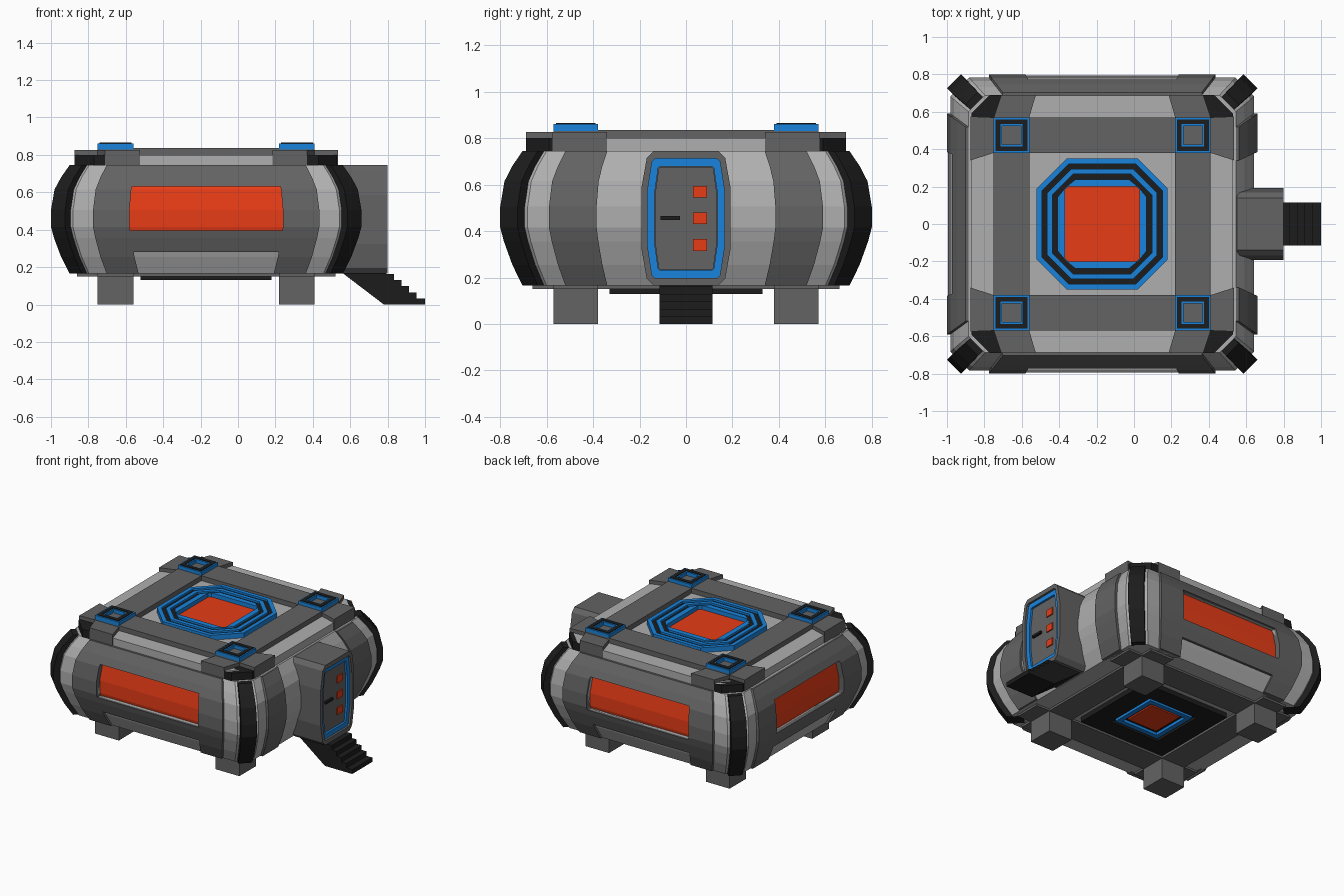
import bpy, bmesh

if "Cube" in bpy.data.objects:
    bpy.data.objects.remove(bpy.data.objects["Cube"])

CX = -0.17  # hull centre in x


def material(name, rgb):
    m = bpy.data.materials.new(name)
    m.diffuse_color = (*rgb, 1)
    m.use_nodes = True
    m.node_tree.nodes["Principled BSDF"].inputs["Base Color"].default_value = m.diffuse_color
    return m


LIGHT = material("light_grey", (0.43, 0.43, 0.43))
DARK = material("dark_grey", (0.125, 0.125, 0.125))
BLACK = material("black", (0.012, 0.012, 0.012))
BLUE = material("blue", (0.01, 0.23, 0.72))
ORANGE = material("orange", (0.8, 0.045, 0.008))

# Bulging hull: plan scale at each height
BULGE = [(0.165, .88), (0.255, .935), (0.355, .98), (0.415, 1),
         (0.505, 1), (0.615, .977), (0.68, .935), (0.745, .88)]


def scale_at(z):
    for (za, sa), (zb, sb) in zip(BULGE, BULGE[1:]):
        if za <= z <= zb:
            return sa + (sb - sa) * (z - za) / (zb - za)
    return BULGE[-1][1]


def finish(name, bm, mat, ox):
    bmesh.ops.recalc_face_normals(bm, faces=bm.faces)
    me = bpy.data.meshes.new(name)
    bm.to_mesh(me)
    bm.free()
    me.materials.append(mat)
    ob = bpy.data.objects.new(name, me)
    ob.location.x = ox
    bpy.context.collection.objects.link(ob)
    return ob


def place(a, b, h, axis):
    return {'z': (a, b, h), 'x': (h, a, b), 'y': (a, h, b)}[axis]


def solid(name, plan, levels, mat, axis='z', ox=CX):
    """Loft a plan polygon through (height, scale) levels."""
    bm = bmesh.new()
    rows = [[bm.verts.new(place(a * s, b * s, h, axis)) for a, b in plan] for h, s in levels]
    n = len(plan)
    for r, q in zip(rows, rows[1:]):
        for i in range(n):
            bm.faces.new((r[i], r[(i + 1) % n], q[(i + 1) % n], q[i]))
    bm.faces.new(rows[0][::-1])
    bm.faces.new(rows[-1])
    return finish(name, bm, mat, ox)


def prism(name, plan, h0, h1, mat, axis='z', ox=CX):
    return solid(name, plan, [(h0, 1), (h1, 1)], mat, axis, ox)


def hull_piece(name, plan, mat, z0=0.165, z1=0.745):
    zs = [z0] + [z for z, _ in BULGE if z0 < z < z1] + [z1]
    return solid(name, plan, [(z, scale_at(z)) for z in zs], mat)


def ring(name, outer, inner, h0, h1, mat, axis='z', ox=CX):
    bm = bmesh.new()
    n = len(outer)
    loops = [[bm.verts.new(place(a, b, h, axis)) for a, b in p]
             for p, h in ((outer, h0), (outer, h1), (inner, h1), (inner, h0))]
    for k in range(4):
        r, q = loops[k], loops[(k + 1) % 4]
        for i in range(n):
            bm.faces.new((r[i], r[(i + 1) % n], q[(i + 1) % n], q[i]))
    return finish(name, bm, mat, ox)


def rect(a0, a1, b0, b1):
    return [(a0, b0), (a1, b0), (a1, b1), (a0, b1)]


def octo(hx, hy, c):
    return [(hx - c, -hy), (hx, c - hy), (hx, hy - c), (hx - c, hy),
            (c - hx, hy), (-hx, hy - c), (-hx, c - hy), (c - hx, -hy)]


def shift(p, x, y):
    return [(a + x, b + y) for a, b in p]


# Light hull body
body = hull_piece("hull", octo(.812, .782, .1), LIGHT)

# Wall panels with recessed windows: front, back, left; right wall has strips only
WZ0, WZ1 = 0.395, 0.63
for wall, base, win, edge in (("front", .80, .41, .605), ("back", .80, .41, .605),
                              ("left", .83, .385, .59), ("right", .83, .385, .59)):
    def plan(u0, u1, d0, d1, wall=wall):
        p = rect(u0, u1, d0, d1)
        return {"front": [(u, -d) for u, d in p], "back": p,
                "left": [(-d, u) for u, d in p], "right": [(d, u) for u, d in p]}[wall]
    for s in (-1, 1):
        hull_piece(wall + "_wall_strip", plan(s * win, s * edge, base - .05, base), DARK)
    if wall == "right":
        continue
    hull_piece(wall + "_window_header", plan(-win, win, base - .05, base), DARK, WZ1)
    hull_piece(wall + "_window_sill", plan(-win, win, base - .05, base), DARK, 0.28, WZ0)
    # window recess cut from the hull
    cutter = hull_piece("window_cutter", plan(-win, win, base - .055, base + .1), LIGHT, WZ0, WZ1)
    mod = body.modifiers.new("recess", 'BOOLEAN')
    mod.operation, mod.solver, mod.object = 'DIFFERENCE', 'EXACT', cutter
    bpy.context.view_layer.objects.active = body
    bpy.ops.object.modifier_apply(modifier=mod.name)
    bpy.data.objects.remove(cutter)
    hull_piece(wall + "_window", plan(-win, win, base - .07, base - .04), ORANGE, WZ0, WZ1)

# Corner ribs, roof corner caps, flared beam ends, pads and feet
for sx in (-1, 1):
    for sy in (-1, 1):
        def m(p, sx=sx, sy=sy):
            return [(a * sx, b * sy) for a, b in p]
        hull_piece("corner_rib", m([(.83, .725), (.755, .80), (.665, .71), (.74, .635)]), BLACK)
        prism("roof_corner_cap", m([(.57, .56), (.54, .69), (.60, .69), (.70, .59), (.70, .55)]),
              .74, .80, BLACK)
        prism("beam_end_y", m([(.39, .57), (.58, .57), (.54, .69), (.355, .69)]), .74, .826, DARK)
        prism("beam_end_x", m([(.58, .38), (.58, .57), (.705, .575), (.705, .34)]), .74, .826, DARK)
        x, y = sx * .485, sy * .475
        sq = [shift(rect(-h, h, -h, h), x, y) for h in (.095, .085, .06, .05)]
        ring("roof_pad", sq[0], sq[3], .83, .861, BLUE)
        ring("roof_pad_top", sq[1], sq[2], .85, .865, BLACK)
        prism("foot", sq[0], 0, .17, DARK)

# Roof plate, roof beams and underside beams
prism("roof_plate", octo(.70, .688, .14), .74, .80, LIGHT)
for s in (-1, 1):
    bx, by = s * .485, s * .475
    prism("roof_beam_y", rect(bx - .095, bx + .095, -.57, .57), .78, .836, DARK)
    prism("roof_beam_x", rect(-.58, .58, by - .095, by + .095), .78, .8355, DARK)
    prism("under_beam_y", rect(bx - .095, bx + .095, -.66, .66), .15, .18, DARK)
    prism("under_beam_x", rect(-.69, .69, by - .095, by + .095), .151, .18, DARK)

# Octagonal roof rings around the orange hatch
radii = [.35, .322, .294, .266, .238, .2]
outline = [octo(h, h, .16 - .586 * (.35 - h)) for h in radii[:-1]] + [octo(.2, .2, .01)]
for i in range(5):
    ring("roof_ring", outline[i], outline[i + 1], .79, .822 if i % 2 else .836,
         BLACK if i % 2 else BLUE)
prism("roof_hatch", rect(-.2, .2, -.2, .2), .79, .806, ORANGE)

# Underside plate with blue ring and orange light
ring("under_plate", rect(-.35, .35, -.33, .33), rect(-.2, .2, -.2, .2), .13, .17, BLACK)
prism("under_recess", rect(-.21, .21, -.21, .21), .15, .17, BLACK)
ring("under_ring", rect(-.18, .18, -.18, .18), rect(-.145, .145, -.145, .145), .13, .16, BLUE)
prism("under_light", rect(-.12, .12, -.12, .12), .14, .16, ORANGE)


# Door module: outline in y-z, gently waisted at top and bottom
def door_outline(w, h, c):
    half = [(w * .88 - c, -h), (w * .88, c - h), (w, -h * .45), (w, h * .45),
            (w * .88, h - c), (w * .88 - c, h)]
    return shift(half + [(-a, -b) for a, b in half], 0, .455)


prism("door_housing", door_outline(.192, .29, .03), .55, .765, DARK, 'x', 0)
ring("door_rim", door_outline(.192, .29, .03), door_outline(.166, .257, .012), .76, .80, DARK, 'x', 0)
ring("door_frame", door_outline(.166, .257, .012), door_outline(.136, .223, .006), .76, .785, BLUE, 'x', 0)
prism("door", door_outline(.134, .221, .006), .76, .772, DARK, 'x', 0)
prism("door_handle", rect(-.11, -.025, .447, .465), .76, .787, BLACK, 'x', 0)
for z in (.34, .455, .57):
    prism("door_button", rect(.03, .09, z - .025, z + .025), .76, .78, ORANGE, 'x', 0)

# Entry stairs
prism("stairs", [(.55, .175), (.78, 0), (1, 0), (1, .032), (.955, .032), (.955, .065), (.915, .065),
                 (.915, .098), (.875, .098), (.875, .13), (.835, .13), (.835, .163), (.79, .163),
                 (.79, .175)], -.115, .115, BLACK, 'y', 0)
